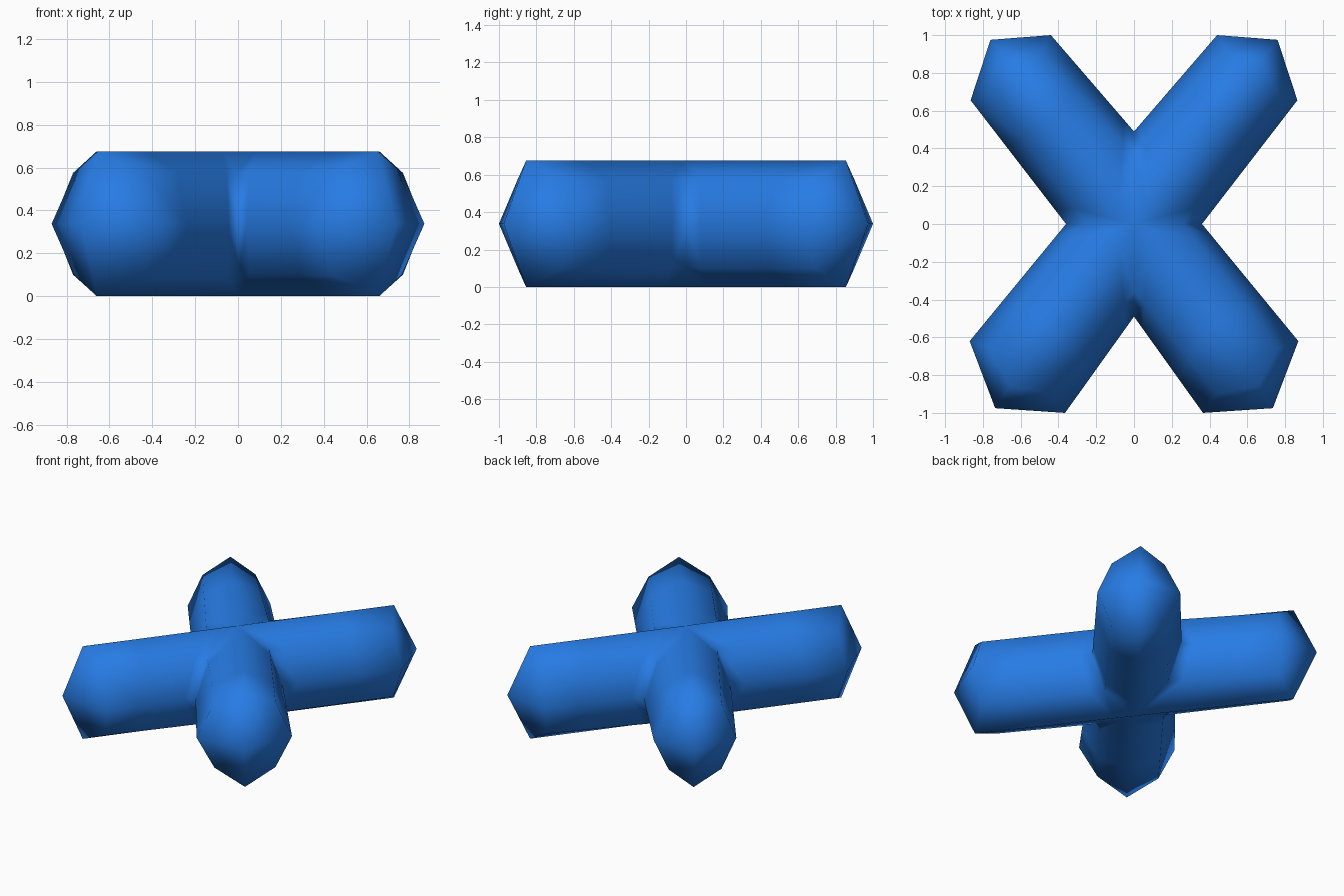
import bpy, bmesh
from mathutils import Vector

if "Cube" in bpy.data.objects:
    bpy.data.objects.remove(bpy.data.objects["Cube"])

H = 0.675          # total height
MID = H / 2
HI, LO = 0.575, 0.10   # octagon shoulder heights

blue = bpy.data.materials.new("bright blue")
blue.diffuse_color = (0.02, 0.20, 0.78, 1)
blue.use_nodes = True
blue.node_tree.nodes["Principled BSDF"].inputs["Base Color"].default_value = blue.diffuse_color


def octagon(top, a_diag, a_side, b_diag, b_side):
    """Eight-sided ring from plan points, symmetric about mid height."""
    pts = [(top, H), (a_diag, HI), (a_side, MID), (a_diag, LO),
           (top, 0), (b_diag, LO), (b_side, MID), (b_diag, HI)]
    return [Vector((p[0], p[1], z)) for p, z in pts]


# plan points of the outer ring and the pointed tip of each right-hand arm
back_end = octagon((0.66, 0.855), (0.77, 0.69), (0.865, 0.655), (0.49, 0.90), (0.44, 1.0))
front_end = octagon((0.655, -0.855), (0.765, -0.66), (0.87, -0.62), (0.44, -0.90), (0.365, -1.0))
arms = [(1, back_end, (0.76, 0.975, MID)), (-1, front_end, (0.735, -0.975, MID))]

bm = bmesh.new()
for sy, end, tip in arms:
    # seam ring shared with the neighbouring arms
    seam = octagon((0, 0), (0.255, 0), (0.36, 0), (0, sy * 0.355), (0, sy * 0.49))
    for sx in (1, -1):
        rings = []
        for t in (0, 0.12, 0.65, 1):
            rings.append([bm.verts.new((sx * p.x, p.y, p.z))
                          for p in (a.lerp(b, t) for a, b in zip(seam, end))])
        point = bm.verts.new((sx * tip[0], tip[1], tip[2]))
        for i in range(8):
            j = (i + 1) % 8
            for r, s in zip(rings, rings[1:]):
                bm.faces.new((r[i], r[j], s[j], s[i]))
            bm.faces.new((rings[-1][i], rings[-1][j], point))

bmesh.ops.remove_doubles(bm, verts=bm.verts, dist=0.001)
bmesh.ops.recalc_face_normals(bm, faces=bm.faces)
for f in bm.faces:
    f.smooth = True

mesh = bpy.data.meshes.new("cross_body")
bm.to_mesh(mesh)
bm.free()
mesh.materials.append(blue)
body = bpy.data.objects.new("cross_body", mesh)
bpy.context.collection.objects.link(body)
